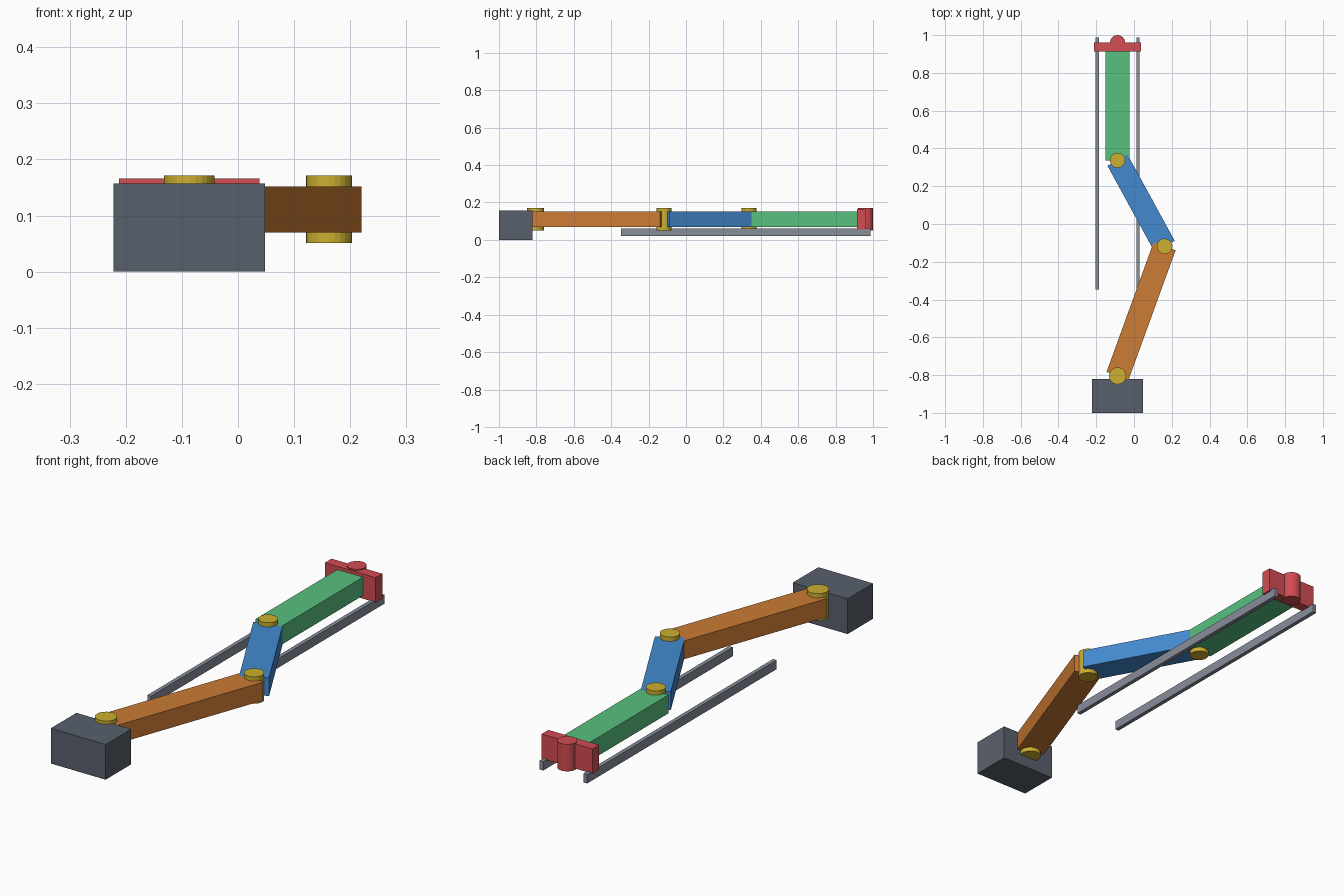
import bpy, bmesh
from math import atan2
from mathutils import Vector, Matrix

cube = bpy.data.objects.get("Cube")
if cube:
    bpy.data.objects.remove(cube, do_unlink=True)


def material(name, r, g, b):
    """Flat material from 0-255 display values, stored as linear."""
    lin = [(c / 255 / 12.92) if c < 11 else ((c / 255 + 0.055) / 1.055) ** 2.4 for c in (r, g, b)]
    m = bpy.data.materials.new(name)
    m.use_nodes = True
    m.diffuse_color = (*lin, 1)
    m.node_tree.nodes["Principled BSDF"].inputs["Base Color"].default_value = (*lin, 1)
    return m


slate = material("slate grey", 89, 96, 108)
steel = material("steel grey", 136, 142, 154)
orange = material("orange", 204, 124, 52)
blue = material("blue", 67, 138, 208)
green = material("green", 88, 192, 127)
red = material("red", 210, 77, 82)
brass = material("brass yellow", 204, 175, 49)


def add_object(name, bm, mat, matrix):
    mesh = bpy.data.meshes.new(name)
    bm.to_mesh(mesh)
    bm.free()
    mesh.materials.append(mat)
    ob = bpy.data.objects.new(name, mesh)
    ob.matrix_world = matrix
    bpy.context.collection.objects.link(ob)
    return ob


def box(name, center, size, mat, angle=0):
    bm = bmesh.new()
    bmesh.ops.create_cube(bm, size=1)
    bmesh.ops.scale(bm, vec=size, verts=bm.verts)
    return add_object(name, bm, mat, Matrix.Translation(center) @ Matrix.Rotation(angle, 4, "Z"))


def pin(name, point, radius, mat):
    bm = bmesh.new()
    bmesh.ops.create_cone(bm, cap_ends=True, segments=24, radius1=radius, radius2=radius, depth=0.12)
    return add_object(name, bm, mat, Matrix.Translation((*point, MID_Z)))


def link(name, start, end, width, mat):
    """Straight bar whose square ends sit on the two joint centres."""
    d = end - start
    mid = (start + end) / 2
    return box(name, (*mid, MID_Z), (d.length, width, 0.082), mat, atan2(d.y, d.x))


MID_Z = 0.111
AXIS_X = -0.087
base_joint = Vector((AXIS_X, -0.804))
elbow = Vector((0.162, -0.118))
slide_joint = Vector((AXIS_X, 0.337))
head_joint = Vector((AXIS_X, 0.96))

# Fixed block at the front
box("base_block", (AXIS_X, -0.91, 0.0785), (0.27, 0.18, 0.157), slate)

# Jointed bars
link("crank_arm", base_joint, elbow, 0.124, orange)
link("connecting_rod", elbow, slide_joint, 0.122, blue)
link("slider_bar", slide_joint, head_joint - Vector((0, 0.005)), 0.126, green)

# Hinge pins
pin("base_pin", base_joint, 0.045, brass)
pin("elbow_pin", elbow, 0.041, brass)
pin("slider_pin", slide_joint, 0.04, brass)

# Head plate with its round boss
box("head_plate", (AXIS_X, 0.9375, MID_Z), (0.25, 0.047, 0.11), red)
pin("head_boss", head_joint, 0.04, red)

# Guide rails under the slider
for side, name in ((-1, "right_rail"), (1, "left_rail")):
    box(name, (AXIS_X + side * 0.108, 0.32, 0.04), (0.018, 1.334, 0.04), steel)
